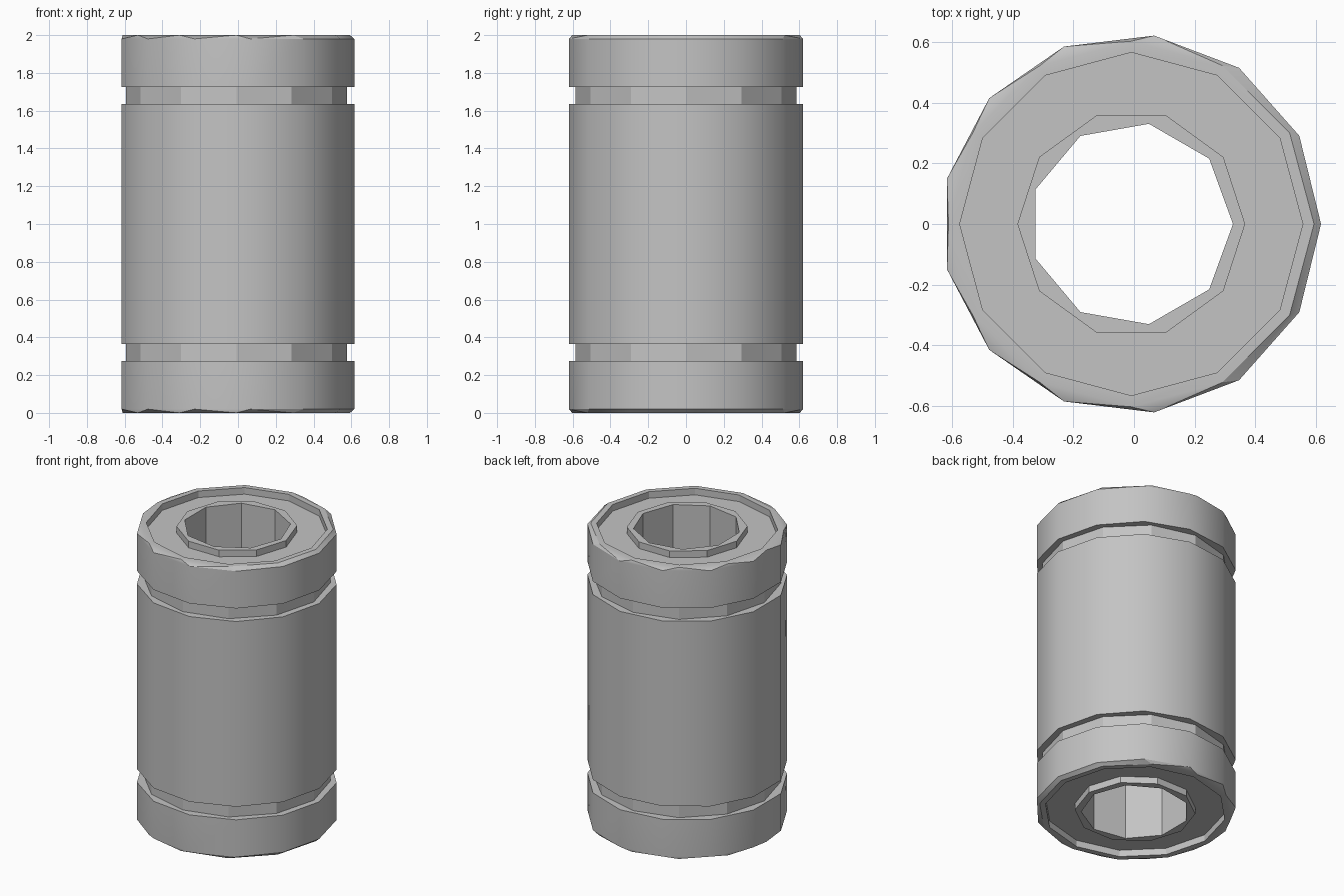
import bpy, bmesh
from math import cos, sin, tau, radians

cube = bpy.data.objects.get("Cube")
if cube:
    bpy.data.objects.remove(cube, do_unlink=True)

HEIGHT = 2.0
OFFSET = -0.009  # the odd-sided shell is recentred on its width

steel = bpy.data.materials.new("light_grey_steel")
steel.use_nodes = True
colour = (0.55, 0.55, 0.55, 1)
steel.diffuse_color = colour
steel.node_tree.nodes["Principled BSDF"].inputs["Base Color"].default_value = colour


def ring(bm, sides, radius, z):
    return [bm.verts.new((radius * cos(tau * i / sides) + OFFSET,
                          radius * sin(tau * i / sides), z)) for i in range(sides)]


def stitch(bm, a, b):
    """Join two rings, with quads if the counts match, else with triangles."""
    n, m = len(a), len(b)
    if n == m:
        for i in range(n):
            j = (i + 1) % n
            bm.faces.new((a[i], a[j], b[j], b[i]))
        return
    i = j = 0
    while i < n or j < m:
        if j >= m or (i < n and (i + 1) / n <= (j + 1) / m):
            bm.faces.new((a[i % n], a[(i + 1) % n], b[j % m]))
            i += 1
        else:
            bm.faces.new((a[i % n], b[(j + 1) % m], b[j % m]))
            j += 1


# Lower half of the section as (sides, radius, z): bore, inner lip,
# recessed end face, outer rim, chamfer, shell and retaining groove
half = [
    (9, 0.335, 0.0),
    (10, 0.375, 0.0),
    (10, 0.375, 0.045),
    (12, 0.565, 0.045),
    (12, 0.565, 0.0),
    (12, 0.602, 0.0),
    (13, 0.625, 0.02),
    (13, 0.625, 0.275),
    (12, 0.585, 0.275),
    (12, 0.585, 0.365),
    (13, 0.625, 0.365),
]
section = half + [(n, r, HEIGHT - z) for n, r, z in reversed(half)]

bm = bmesh.new()
rings = [ring(bm, *row) for row in section]
for k, current in enumerate(rings):
    stitch(bm, current, rings[(k + 1) % len(rings)])
bmesh.ops.recalc_face_normals(bm, faces=bm.faces)

mesh = bpy.data.meshes.new("bearing_sleeve")
bm.to_mesh(mesh)
bm.free()
mesh.materials.append(steel)
sleeve = bpy.data.objects.new("bearing_sleeve", mesh)
bpy.context.collection.objects.link(sleeve)

# Smooth shell; the bore, lip and grooves keep their flat facets
bpy.ops.object.select_all(action="DESELECT")
sleeve.select_set(True)
bpy.context.view_layer.objects.active = sleeve
bpy.ops.object.shade_smooth_by_angle(angle=radians(29))
